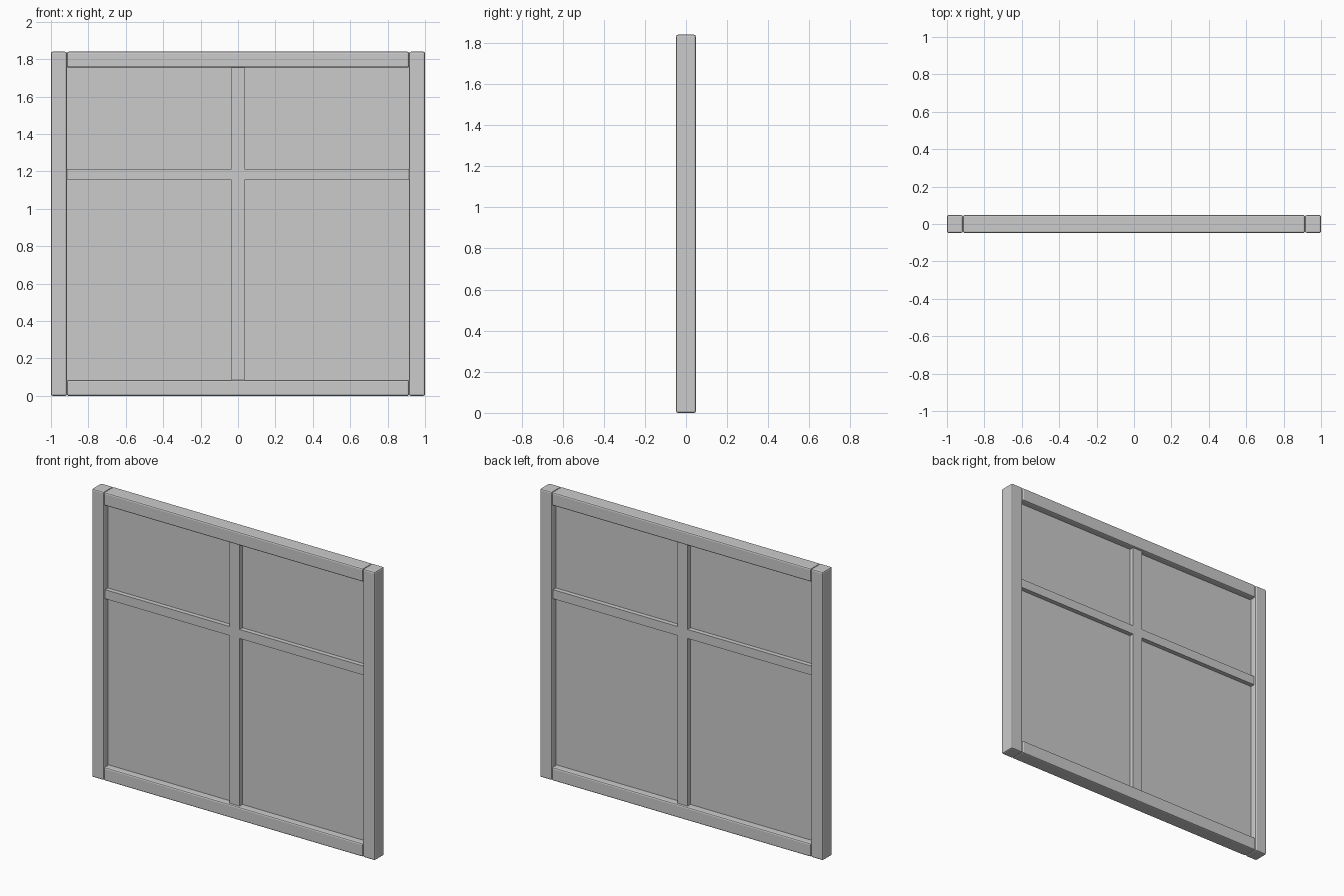
import bpy, bmesh

if "Cube" in bpy.data.objects:
    bpy.data.objects.remove(bpy.data.objects["Cube"])

W, H, D = 1.0, 1.84, 0.048      # half width, height, half depth
F = 0.085                       # frame member width
BEVEL = 0.009


def box(name, x0, x1, z0, z1, d, bevel=0.0):
    bm = bmesh.new()
    bmesh.ops.create_cube(bm, size=1)
    bmesh.ops.scale(bm, vec=(x1 - x0, 2 * d, z1 - z0), verts=bm.verts)
    bmesh.ops.translate(bm, vec=((x0 + x1) / 2, 0, (z0 + z1) / 2), verts=bm.verts)
    return finish(name, bm, bevel)


def finish(name, bm, bevel=0.0):
    me = bpy.data.meshes.new(name)
    bm.to_mesh(me)
    bm.free()
    ob = bpy.data.objects.new(name, me)
    bpy.context.collection.objects.link(ob)
    if bevel:
        mod = ob.modifiers.new("rounded_edges", 'BEVEL')
        mod.width = bevel
        mod.segments = 2
    return ob


# Outer frame: two full-height stiles with rails fitted between them
for side, x in (("left", -W), ("right", W - F)):
    box(side + "_stile", x, x + F, 0, H, D, BEVEL)
for side, z in (("bottom", 0), ("top", H - F)):
    box(side + "_rail", -W + F, W - F, z, z + F, D, BEVEL)

# Glazing bars: one cross profile extruded through the depth
a, lo, hi, bar_d = 0.035, 1.155, 1.213, 0.034
ex, ez0, ez1 = W - F + 0.01, F - 0.01, H - F + 0.01
profile = [(-a, ez0), (a, ez0), (a, lo), (ex, lo), (ex, hi), (a, hi),
           (a, ez1), (-a, ez1), (-a, hi), (-ex, hi), (-ex, lo), (-a, lo)]
bm = bmesh.new()
face = bm.faces.new([bm.verts.new((x, -bar_d, z)) for x, z in profile])
ext = bmesh.ops.extrude_face_region(bm, geom=[face], use_keep_orig=True)
moved = [g for g in ext["geom"] if isinstance(g, bmesh.types.BMVert)]
bmesh.ops.translate(bm, vec=(0, 2 * bar_d, 0), verts=moved)
bmesh.ops.recalc_face_normals(bm, faces=bm.faces)
finish("glazing_bars", bm)

# Thin glass pane in the middle of the frame
box("glass_pane", -ex, ex, ez0, ez1, 0.005)
